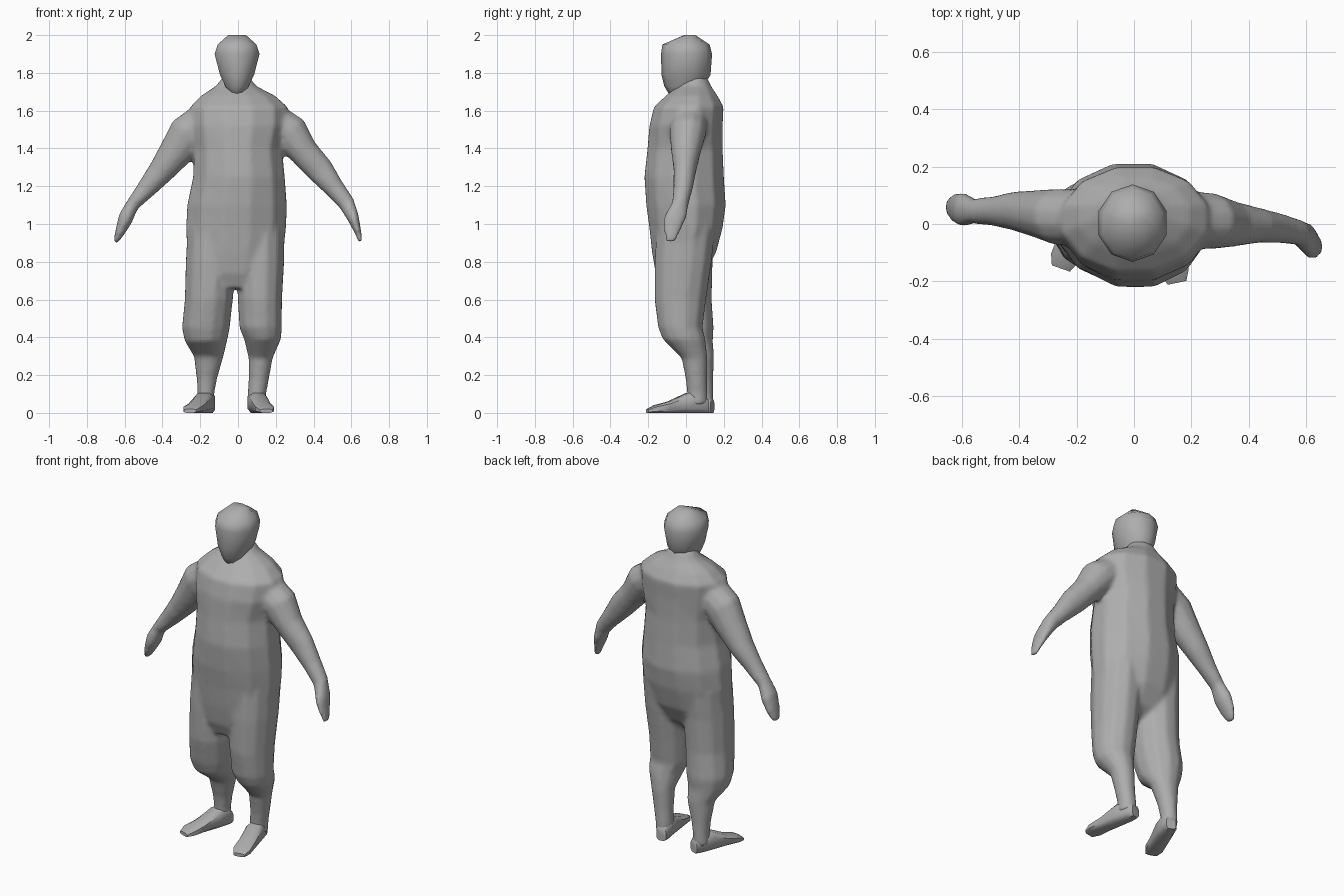
import bpy, bmesh, math
from mathutils import Vector

grey = bpy.data.materials.new("plain grey")
grey.diffuse_color = (0.42, 0.42, 0.42, 1)


def loft(name, rings, u, v, n=12, power=1.0):
    """Skin closed rings (x, y, z, half size along u, half size along v)."""
    u, v = Vector(u).normalized(), Vector(v).normalized()
    bm = bmesh.new()
    loops = []
    for x, y, z, a, b in rings:
        loop = []
        for i in range(n):
            t = 2 * math.pi * (i + 0.5) / n
            c, s = math.cos(t), math.sin(t)
            c = math.copysign(abs(c) ** power, c)
            s = math.copysign(abs(s) ** power, s)
            loop.append(bm.verts.new(Vector((x, y, z)) + u * a * c + v * b * s))
        loops.append(loop)
    for p, q in zip(loops, loops[1:]):
        for i in range(n):
            j = (i + 1) % n
            bm.faces.new((p[i], p[j], q[j], q[i]))
    bm.faces.new(loops[0])
    bm.faces.new(loops[-1])
    bmesh.ops.recalc_face_normals(bm, faces=bm.faces)
    for f in bm.faces:
        f.smooth = True
    me = bpy.data.meshes.new(name)
    bm.to_mesh(me)
    bm.free()
    me.materials.append(grey)
    ob = bpy.data.objects.new(name, me)
    bpy.context.collection.objects.link(ob)
    return ob


X, Y, Z = (1, 0, 0), (0, 1, 0), (0, 0, 1)

# Rounded, heavy torso with sloping shoulders and short neck
torso = loft("body", [
    (-0.01, 0.05, 1.78, 0.07, 0.06), (-0.01, 0.045, 1.73, 0.11, 0.09),
    (0.0, 0.03, 1.68, 0.20, 0.14), (0.005, 0.015, 1.62, 0.265, 0.19),
    (0.005, 0.0, 1.52, 0.265, 0.20), (0.0, -0.005, 1.4, 0.24, 0.205),
    (0.005, -0.01, 1.25, 0.25, 0.217), (-0.005, 0.0, 1.1, 0.272, 0.217),
    (-0.01, 0.0, 0.98, 0.273, 0.20), (-0.015, -0.01, 0.85, 0.262, 0.175),
    (-0.02, -0.03, 0.74, 0.24, 0.135), (-0.02, -0.06, 0.66, 0.17, 0.07)], X, Y)

# Baggy trouser legs narrowing to bare shins
right_leg = loft("right_leg", [
    (0.12, 0.0, 0.98, 0.13, 0.16), (0.118, -0.015, 0.8, 0.13, 0.155),
    (0.116, -0.03, 0.6, 0.12, 0.14), (0.12, -0.03, 0.45, 0.115, 0.12),
    (0.13, -0.01, 0.39, 0.10, 0.115), (0.12, 0.045, 0.29, 0.065, 0.07),
    (0.11, 0.055, 0.18, 0.055, 0.058), (0.10, 0.06, 0.10, 0.05, 0.055),
    (0.10, 0.06, 0.04, 0.05, 0.055)], X, Y)
left_leg = loft("left_leg", [
    (-0.14, 0.0, 0.98, 0.13, 0.16), (-0.145, -0.01, 0.8, 0.135, 0.155),
    (-0.155, -0.01, 0.6, 0.13, 0.15), (-0.17, 0.01, 0.45, 0.13, 0.14),
    (-0.17, 0.02, 0.38, 0.115, 0.125), (-0.155, 0.075, 0.30, 0.08, 0.075),
    (-0.165, 0.09, 0.18, 0.055, 0.055), (-0.17, 0.095, 0.10, 0.045, 0.05),
    (-0.17, 0.095, 0.04, 0.05, 0.05)], X, Y)

# Arms hang outward, hands end in points
right_arm = loft("right_arm", [
    (0.15, 0.02, 1.56, 0.10, 0.11), (0.265, 0.01, 1.49, 0.10, 0.105),
    (0.345, 0.0, 1.385, 0.08, 0.08), (0.43, -0.005, 1.29, 0.062, 0.075),
    (0.51, -0.015, 1.19, 0.052, 0.055), (0.575, -0.03, 1.11, 0.045, 0.045),
    (0.612, -0.06, 1.03, 0.062, 0.033), (0.635, -0.075, 0.96, 0.045, 0.02),
    (0.65, -0.08, 0.905, 0.025, 0.012)], Y, (0.8, 0, 0.6))
left_arm = loft("left_arm", [
    (-0.15, 0.02, 1.56, 0.10, 0.11), (-0.26, 0.025, 1.48, 0.10, 0.11),
    (-0.33, 0.035, 1.38, 0.085, 0.092), (-0.41, 0.045, 1.275, 0.07, 0.07),
    (-0.49, 0.045, 1.18, 0.052, 0.052), (-0.56, 0.045, 1.10, 0.045, 0.036),
    (-0.595, 0.05, 1.03, 0.06, 0.042), (-0.625, 0.055, 0.96, 0.052, 0.028),
    (-0.65, 0.06, 0.90, 0.03, 0.012)], Y, (-0.8, 0, 0.6))

# Fuse torso and limbs into one softly blended skin
bpy.ops.object.select_all(action='DESELECT')
for ob in (torso, right_leg, left_leg, right_arm, left_arm):
    ob.select_set(True)
bpy.context.view_layer.objects.active = torso
bpy.ops.object.join()
remesh = torso.modifiers.new("fuse", 'REMESH')
remesh.mode = 'VOXEL'
remesh.voxel_size = 0.013
remesh.use_smooth_shade = True
soften = torso.modifiers.new("soften", 'SMOOTH')
soften.factor = 0.5
soften.iterations = 5

# Faceted head tapering to the chin
loft("head", [
    (-0.005, -0.03, 1.67, 0.035, 0.05), (-0.005, -0.01, 1.73, 0.065, 0.105),
    (-0.005, 0.0, 1.79, 0.095, 0.13), (-0.005, 0.003, 1.90, 0.125, 0.135),
    (-0.005, 0.0, 1.95, 0.108, 0.125), (-0.005, 0.02, 2.0, 0.05, 0.03)], X, Y, 10)


# Flat splayed feet, swept from heel to toe
def foot(name, heel, toe):
    h, t = Vector(heel), Vector(toe)
    side = (t - h).cross(Vector(Z))
    rings = []
    for k, w, top in ((0, 0.03, 0.07), (0.12, 0.045, 0.11), (0.35, 0.05, 0.105),
                      (0.65, 0.05, 0.06), (0.88, 0.052, 0.04), (1, 0.035, 0.02)):
        p = h.lerp(t, k)
        rings.append((p.x, p.y, top / 2, w, top / 2 / math.sin(math.pi * 3 / 8) ** 0.6))
    ob = loft(name, rings, side, Z, 8, 0.6)
    bpy.context.view_layer.objects.active = ob
    bpy.ops.object.select_all(action='DESELECT')
    ob.select_set(True)
    bpy.ops.object.shade_smooth_by_angle(angle=math.radians(50))


foot("right_foot", (0.085, 0.115, 0), (0.15, -0.205, 0))
foot("left_foot", (-0.15, 0.14, 0), (-0.255, -0.155, 0))
